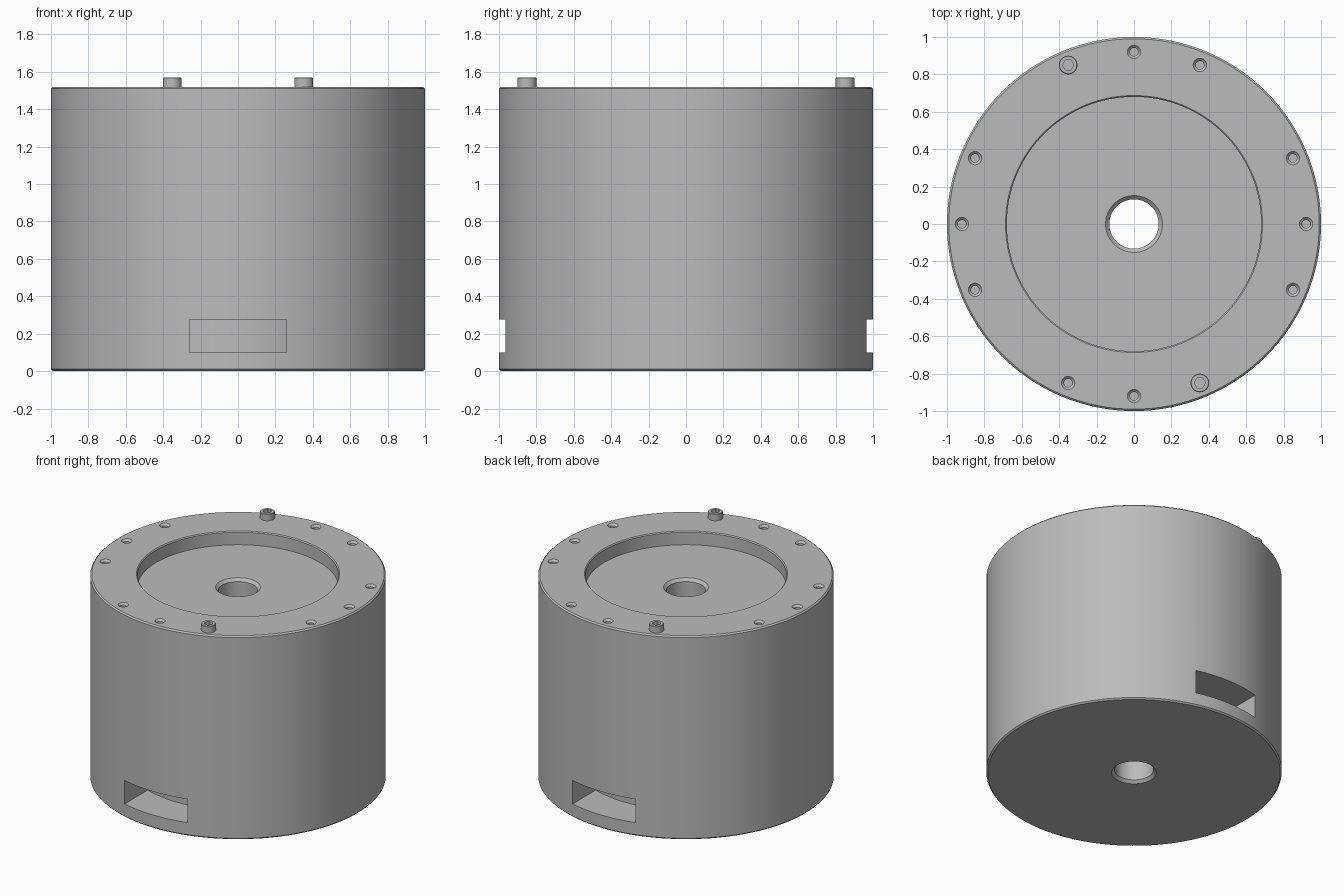
import bpy, bmesh, math
from mathutils import Matrix, Vector

cube = bpy.data.objects.get("Cube")
if cube:
    bpy.data.objects.remove(cube, do_unlink=True)

metal = bpy.data.materials.new("grey metal")
metal.use_nodes = True
GREY = (0.5, 0.5, 0.5, 1)
metal.diffuse_color = GREY
metal.node_tree.nodes["Principled BSDF"].inputs["Base Color"].default_value = GREY


def make(name, bm):
    bmesh.ops.recalc_face_normals(bm, faces=bm.faces)
    mesh = bpy.data.meshes.new(name)
    bm.to_mesh(mesh)
    bm.free()
    mesh.materials.append(metal)
    obj = bpy.data.objects.new(name, mesh)
    bpy.context.collection.objects.link(obj)
    return obj


def lathe(bm, profile, segments, centre=(0, 0), closed=False):
    """Revolve (radius, z) points about a vertical axis; radius 0 closes a pole."""
    points = profile + profile[:1] if closed else profile
    rings = []
    for r, z in points:
        rings.append([bm.verts.new((centre[0] + r * math.cos(math.tau * i / segments),
                                    centre[1] + r * math.sin(math.tau * i / segments), z))
                      for i in range(segments)])
    for a, b in zip(rings, rings[1:]):
        for i in range(segments):
            j = (i + 1) % segments
            bm.faces.new((a[i], a[j], b[j], b[i]))
    if not closed:
        bm.faces.new(rings[0])
        bm.faces.new(rings[-1])
    new = [v for ring in rings for v in ring]
    bmesh.ops.remove_doubles(bm, verts=new, dist=1e-5)


def cut(obj, cutter):
    mod = obj.modifiers.new("cut", "BOOLEAN")
    mod.operation = "DIFFERENCE"
    mod.solver = "EXACT"
    mod.object = cutter
    bpy.context.view_layer.objects.active = obj
    bpy.ops.object.modifier_apply(modifier=mod.name)
    bpy.data.objects.remove(cutter, do_unlink=True)


def smooth(obj):
    bpy.ops.object.select_all(action="DESELECT")
    obj.select_set(True)
    bpy.context.view_layer.objects.active = obj
    bpy.ops.object.shade_smooth_by_angle(angle=math.radians(30))


TOP, FLOOR, BORE, EDGE = 1.52, 1.42, 0.132, 0.01

# Drum body with chamfered rims, a shallow top recess and a through bore
bm = bmesh.new()
lathe(bm, [(BORE + 0.02, 0), (1 - EDGE, 0), (1, EDGE), (1, TOP - EDGE), (1 - EDGE, TOP),
           (0.687, TOP), (0.68, TOP - 0.007), (0.68, FLOOR), (BORE + 0.02, FLOOR),
           (BORE, FLOOR - 0.02), (BORE, 0.02)], 128, closed=True)
body = make("drum_body", bm)

# Countersunk bolt holes, three around each quarter direction
bm = bmesh.new()
for quarter in range(4):
    for step in (-1, 0, 1):
        a = math.radians(90 * quarter + 22.5 * step)
        lathe(bm, [(0.022, TOP - 0.15), (0.022, TOP - 0.014), (0.036, TOP), (0.046, TOP + 0.01)],
              24, (0.92 * math.cos(a), 0.92 * math.sin(a)))
cut(body, make("hole_cutter", bm))

# Side slots, front and back, with an inner wall concentric with the drum
for side in (-1, 1):
    bm = bmesh.new()
    xs = [-0.26 + 0.52 * i / 12 for i in range(13)]
    outline = [(x, side * math.sqrt(0.74 ** 2 - x * x)) for x in xs]
    outline += [(0.26, side * 1.1), (-0.26, side * 1.1)]
    face = bm.faces.new([bm.verts.new((x, y, 0.1)) for x, y in outline])
    top = bmesh.ops.extrude_face_region(bm, geom=[face])["geom"]
    bmesh.ops.translate(bm, vec=(0, 0, 0.175),
                        verts=[g for g in top if isinstance(g, bmesh.types.BMVert)])
    cut(body, make("slot_cutter", bm))
smooth(body)

# Two socket head bolts on opposite sides
for name, side in (("back_bolt", -1), ("front_bolt", 1)):
    a = math.radians(67.5)
    spot = (side * 0.92 * math.cos(a), -side * 0.92 * math.sin(a))
    bm = bmesh.new()
    lathe(bm, [(0.021, TOP - 0.14), (0.021, TOP), (0.05, TOP), (0.05, TOP + 0.046),
               (0.046, TOP + 0.05)], 32, spot)
    bolt = make(name, bm)
    bm = bmesh.new()
    lathe(bm, [(0.03, TOP + 0.015), (0.03, TOP + 0.1)], 6, spot)
    cut(bolt, make("socket_cutter", bm))
    smooth(bolt)
